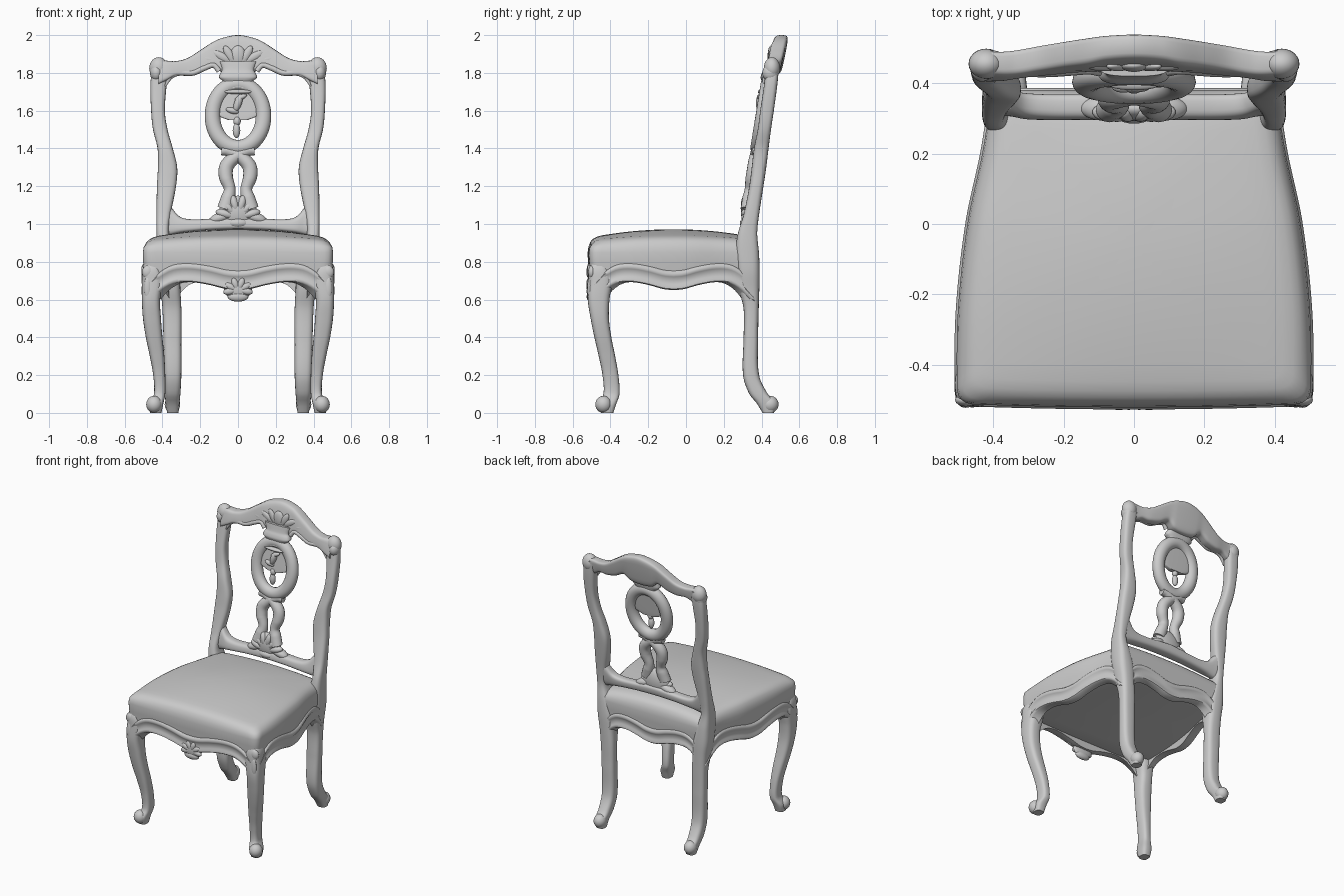
import bpy, bmesh, math
from mathutils import Matrix, Vector


def interp(keys, t):
    """Smooth interpolation of rows (t, v1, v2, ...)."""
    i = 0
    while i < len(keys) - 2 and t > keys[i + 1][0]:
        i += 1
    a, b = keys[i], keys[i + 1]
    p, n = keys[max(i - 1, 0)], keys[min(i + 2, len(keys) - 1)]
    h = b[0] - a[0]
    f = min(max((t - a[0]) / h, 0), 1)
    out = []
    for k in range(1, len(a)):
        m0 = (b[k] - p[k]) / (b[0] - p[0]) * h
        m1 = (n[k] - a[k]) / (n[0] - a[0]) * h
        out.append((2*f**3 - 3*f*f + 1) * a[k] + (f**3 - 2*f*f + f) * m0
                   + (3*f*f - 2*f**3) * b[k] + (f**3 - f*f) * m1)
    return out


def finish(name, bm, mirror=False, angle=50):
    bmesh.ops.recalc_face_normals(bm, faces=bm.faces)
    me = bpy.data.meshes.new(name)
    bm.to_mesh(me)
    bm.free()
    me.shade_smooth()
    me.set_sharp_from_angle(angle=math.radians(angle))
    ob = bpy.data.objects.new(name, me)
    bpy.context.collection.objects.link(ob)
    if mirror:
        ob.modifiers.new("mirror", 'MIRROR').use_mirror_merge = False
    return ob


def skin(bm, rings, cap=True, wrap=False):
    vs = [[bm.verts.new(p) for p in r] for r in rings]
    n = len(vs[0])
    pairs = list(zip(vs, vs[1:])) + ([(vs[-1], vs[0])] if wrap else [])
    for a, b in pairs:
        for i in range(n):
            bm.faces.new((a[i], a[(i+1) % n], b[(i+1) % n], b[i]))
    if cap:
        bm.faces.new(vs[0])
        bm.faces.new(vs[-1])


def loft(name, keys, axis='z', power=3, steps=60, shear=0.0, mirror=False):
    """Rows: z, x0, x1, y0, y1   or   x, y0, y1, z0, z1."""
    rings = []
    for s in range(steps + 1):
        t = keys[0][0] + (keys[-1][0] - keys[0][0]) * s / steps
        a0, a1, b0, b1 = interp(keys, t)
        ring = []
        for i in range(28):
            c, d = math.cos(i * math.tau / 28), math.sin(i * math.tau / 28)
            a = math.copysign(abs(c) ** (2/power), c) * (a1 - a0) / 2
            b = math.copysign(abs(d) ** (2/power), d) * (b1 - b0) / 2
            ca, cb = (a0 + a1) / 2, (b0 + b1) / 2
            ring.append((ca + a, cb + b, t) if axis == 'z'
                        else (t, ca + a + shear * b, cb + b))
        rings.append(ring)
    bm = bmesh.new()
    skin(bm, rings)
    return finish(name, bm, mirror)


def sym(keys):
    return [(-k[0],) + k[1:] for k in reversed(keys[1:])] + keys


def blobs(name, items, mirror=False):
    """Ellipsoids: centre, radii, turn about y in degrees."""
    bm = bmesh.new()
    for c, r, turn in items:
        m = (Matrix.Translation(c) @ Matrix.Rotation(math.radians(turn), 4, 'Y')
             @ Matrix.Diagonal((*r, 1)))
        bmesh.ops.create_uvsphere(bm, u_segments=24, v_segments=14, radius=1, matrix=m)
    return finish(name, bm, mirror)


def back_y(z):
    return 0.32 + 0.16 * (z - 1.05)


def strip(name, pts, closed=False, mirror=False, dy=0.0, steps=10):
    """Round carved strip in the slanted back plane; points x, z, radius."""
    if closed:
        path = [Vector(p) for p in pts]
    else:
        keys = [(i, *p) for i, p in enumerate(pts)]
        path = [Vector(interp(keys, i / steps)) for i in range((len(pts) - 1) * steps + 1)]
    rings = []
    for i, (x, z, r) in enumerate(path):
        if closed:
            d = path[(i+1) % len(path)] - path[i-1]
        else:
            d = path[min(i+1, len(path)-1)] - path[max(i-1, 0)]
        side = Vector((-d.y, d.x)).normalized()
        rings.append([(x + side.x * r * math.cos(a), back_y(z) + dy + min(r, .036) * math.sin(a),
                       z + side.y * r * math.cos(a))
                      for a in [k * math.tau / 16 for k in range(16)]])
    bm = bmesh.new()
    skin(bm, rings, cap=not closed, wrap=closed)
    return finish(name, bm, mirror)


# Seat plan: rounded square bent into the tapered outline
HALF = [(-.505, .497), (-.25, .494), (0, .467), (.2, .425), (.375, .398)]


def outline(n=44, r=.09):
    pts = []
    for k in range(4):
        for i in range(n):
            s = -1 + 2 * i / n
            p = Matrix.Rotation(k * math.pi / 2, 2) @ Vector((s, -1))
            c = Vector([min(max(q, r - 1), 1 - r) for q in p])
            u, v = c + (p - c).normalized() * r
            y = -.065 + .44 * v
            bow = .01 * (1 - u*u) * v * v if v < 0 else 0
            pts.append((u * interp(HALF, y)[0], y - bow, u, v, s))
    return pts


def seat_ring(scale, zf):
    return [(x * scale, -.065 + (y + .065) * scale, zf(u * scale, v * scale, s))
            for x, y, u, v, s in outline()]


def dome(u, v):
    return .972 - .045 * (u*u + v*v - .6 * u*u * v*v)


# Upholstered seat: straight sides, then a smooth dome
bm = bmesh.new()
rings = [seat_ring(sc, lambda u, v, s, z=z: z)
         for sc, z in [(.94, .70), (.995, .71), (1.0, .76), (1.01, .80), (1.013, .85), (1.004, .878)]]
rings += [seat_ring(sc, lambda u, v, s, d=d: dome(u, v) - d)
          for sc, d in [(.98, .022), (.95, .01), (.91, .003), (.85, 0), (.75, 0), (.65, 0), (.55, 0),
                        (.45, 0), (.35, 0), (.25, 0), (.15, 0), (.05, 0)]]
skin(bm, rings)
finish("seat_cushion", bm)

# Scalloped apron with a moulded edge
WAVE = [(0, .65), (.12, .655), (.3, .677), (.5, .692), (.68, .685), (.82, .648), (.92, .60), (1, .58)]
bm = bmesh.new()
profile = [(-.004, .105), (.008, .094), (.013, .082), (.009, .07), (.003, .062), (.003, .03),
           (.009, .02), (.009, .006), (.0, 0), (-.05, 0), (-.05, .1)]
skin(bm, [seat_ring(1 + o * 2, lambda u, v, s, d=d: interp(WAVE, abs(s))[0] + d)
          for o, d in profile], cap=False, wrap=True)
finish("apron", bm)

# Cabriole front legs
loft("front_leg", [(0, .405, .465, -.45, -.385), (.05, .395, .468, -.463, -.368), (.1, .385, .445, -.437, -.352),
     (.2, .385, .449, -.442, -.358), (.3, .39, .467, -.462, -.375), (.4, .40, .488, -.485, -.395),
     (.5, .408, .503, -.505, -.408), (.6, .412, .509, -.52, -.405), (.7, .395, .509, -.518, -.39),
     (.76, .41, .505, -.514, -.41), (.81, .43, .485, -.49, -.43)], mirror=True)
blobs("front_foot", [((.444, -.437, .045), (.042, .043, .045), 0)], True)
blobs("knee_carving", [((.478, -.50, .745), (.03, .018, .035), 0),
                       ((.478, -.51, .66), (.02, .012, .06), 0)], True)

# Back legs running up into the back posts
loft("back_leg_and_post", [(0, .315, .375, .405, .465), (.05, .31, .383, .375, .478), (.1, .305, .387, .335, .433),
     (.2, .30, .39, .302, .387), (.4, .30, .395, .305, .382), (.55, .30, .40, .305, .385),
     (.65, .305, .41, .282, .388), (.75, .31, .425, .27, .39), (.85, .335, .43, .262, .386),
     (.95, .365, .432, .275, .377), (1.05, .356, .432, .305, .387), (1.2, .328, .429, .335, .41),
     (1.3, .322, .424, .348, .425), (1.4, .345, .426, .36, .437), (1.5, .373, .45, .38, .45),
     (1.6, .387, .46, .393, .465), (1.75, .377, .463, .415, .485), (1.85, .37, .45, .425, .493)],
     steps=110, mirror=True)
blobs("back_foot", [((.347, .445, .045), (.041, .045, .045), 0)], True)
blobs("crest_ear", [((.42, .455, 1.825), (.05, .043, .058), 0),
                    ((.432, .447, 1.80), (.034, .043, .045), 0)], True)

# Crest rail and lower back rail
loft("crest_rail", sym([(0, .445, .525, 1.79, 2.0), (.08, .443, .523, 1.80, 1.986), (.13, .44, .52, 1.832, 1.965),
     (.2, .433, .51, 1.80, 1.92), (.27, .425, .50, 1.785, 1.877), (.33, .417, .49, 1.785, 1.862),
     (.37, .412, .484, 1.765, 1.864), (.42, .412, .482, 1.74, 1.868)]), 'x', 4.5, 90, .2)
loft("lower_rail", sym([(0, .295, .37, .972, 1.04), (.15, .297, .367, .968, 1.028), (.25, .297, .367, .96, 1.025),
     (.31, .30, .37, .953, 1.04), (.35, .31, .375, .945, 1.085), (.38, .315, .38, .94, 1.13),
     (.40, .325, .375, .94, 1.13)]), 'x', 3, 70, .16)
blobs("crest_carving", [((0, .45, 1.89), (.04, .018, .055), 0)]
      + [((s * x, .448, z), (.022, .014, .055), s * a) for s in (-1, 1)
         for x, z, a in ((.045, 1.895, 30), (.085, 1.885, 60), (.15, 1.868, 80))])
strip("crest_edge_bead", [(.10, 1.81, .014), (.13, 1.84, .014), (.18, 1.825, .015), (.24, 1.80, .015),
      (.31, 1.80, .015), (.355, 1.78, .013), (.385, 1.73, .004)], mirror=True, dy=-.008)

# Central splat: neck, oval ring, inner panel with pendant
loft("splat_neck", [(1.72, -.075, .075, .395, .455), (1.755, -.08, .08, .40, .46), (1.775, -.10, .10, .395, .465),
     (1.795, -.095, .095, .40, .47), (1.815, -.085, .085, .41, .475), (1.86, -.10, .10, .42, .48)], steps=30)
strip("oval_ring", [(.135 * math.cos(a), 1.572 + .168 * math.sin(a), .041)
                    for a in [k * math.tau / 72 for k in range(72)]], closed=True)
loft("oval_panel", [(1.55, -.05, .05, .385, .415), (1.575, -.105, .105, .388, .42),
                    (1.73, -.105, .105, .41, .445)], steps=20, power=5)
blobs("panel_carving", [((0, .39, 1.64), (.02, .02, .05), 20), ((.015, .39, 1.67), (.035, .015, .014), -25),
      ((-.03, .39, 1.60), (.035, .017, .016), 15), ((-.005, .395, 1.545), (.02, .018, .025), 0),
      ((-.008, .392, 1.495), (.02, .018, .04), 0), ((0, .40, 1.70), (.08, .02, .012), 0)])

# Crossing straps and the shell at their foot
strip("splat_strap", [(-.088, 1.388, .024), (-.045, 1.385, .03), (.02, 1.35, .034), (.06, 1.305, .038),
      (.064, 1.25, .037), (.044, 1.185, .031), (.055, 1.13, .038), (.07, 1.08, .04)], mirror=True)
blobs("splat_shell", [((0, .328, 1.065), (.10, .036, .085), 0)]
      + [((.07 * math.sin(math.radians(a)), .318, 1.035 + .07 * math.cos(math.radians(a))),
          (.024, .028, .052), a) for a in (-75, -45, -15, 15, 45, 75)]
      + [((s * .09, .328, 1.035), (.065, .034, .028), s * 18) for s in (-1, 1)]
      + [((0, .318, 1.005), (.06, .033, .028), 0)])

# Shell carved at the middle of the front apron
blobs("apron_shell", [((0, -.505, .655), (.075, .02, .055), 0), ((0, -.506, .615), (.055, .02, .026), 0)]
      + [((.045 * math.sin(math.radians(a)), -.513, .65 + .035 * math.cos(math.radians(a))),
          (.018, .015, .034), a) for a in (-100, -60, -20, 20, 60, 100)]
      + [((s * .12, -.508, .685), (.065, .012, .014), s * -20) for s in (-1, 1)])
